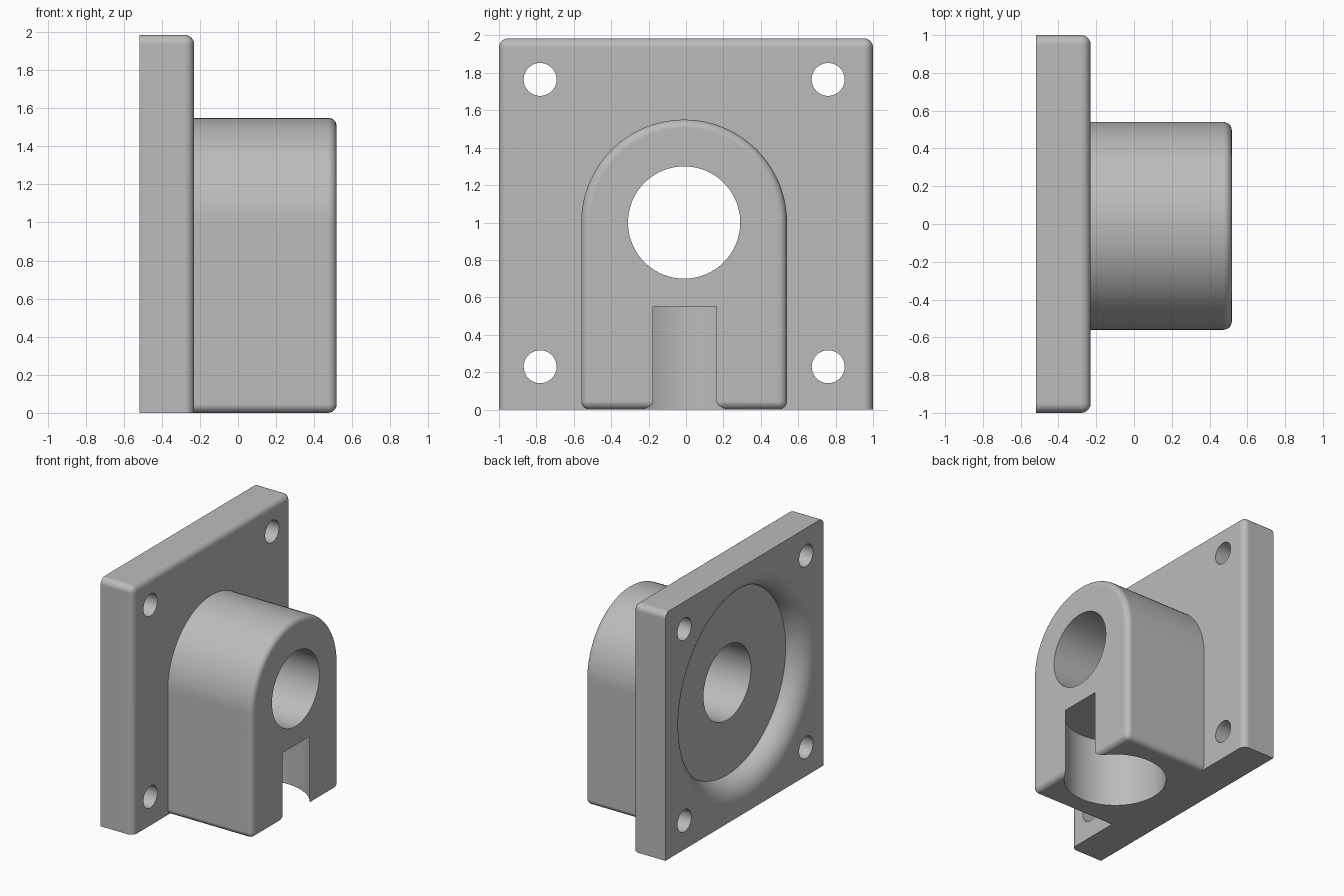
import bpy, bmesh, math
from mathutils import Vector

default = bpy.data.objects.get("Cube")
if default:
    bpy.data.objects.remove(default, do_unlink=True)

BACK, FACE, FRONT = -0.518, -0.23, 0.518   # plate back, plate face, boss face
TOP = 1.985
CY, CZ = -0.01, 1.0                         # bore axis

grey = bpy.data.materials.new("machined_grey")
grey.use_nodes = True
colour = (0.5, 0.5, 0.5, 1)
grey.diffuse_color = colour
grey.node_tree.nodes["Principled BSDF"].inputs["Base Color"].default_value = colour


def make_object(name, bm):
    bmesh.ops.recalc_face_normals(bm, faces=bm.faces[:])
    mesh = bpy.data.meshes.new(name)
    bm.to_mesh(mesh)
    bm.free()
    mesh.materials.append(grey)
    obj = bpy.data.objects.new(name, mesh)
    bpy.context.collection.objects.link(obj)
    return obj


def extruded(name, outline, x0, x1, radius, rounded):
    """Extrude a (y, z) outline along x and round the edges picked by a rule."""
    bm = bmesh.new()
    face = bm.faces.new([bm.verts.new((x0, y, z)) for y, z in outline])
    out = bmesh.ops.extrude_face_region(bm, geom=[face])
    moved = [v for v in out["geom"] if isinstance(v, bmesh.types.BMVert)]
    bmesh.ops.translate(bm, verts=moved, vec=(x1 - x0, 0, 0))
    edges = [e for e in bm.edges if rounded(*[v.co for v in e.verts])]
    bmesh.ops.bevel(bm, geom=edges, offset=radius, segments=6, profile=0.5,
                    affect="EDGES", clamp_overlap=True)
    return make_object(name, bm)


def lathed(name, profile, centre, axis, steps=96):
    """Spin (distance along axis, radius) points into a closed solid."""
    axis = Vector(axis)
    side = axis.orthogonal().normalized()
    bm = bmesh.new()
    verts = [bm.verts.new(Vector(centre) + axis * d + side * r) for d, r in profile]
    edges = [bm.edges.new(pair) for pair in zip(verts, verts[1:])]
    bmesh.ops.spin(bm, geom=verts + edges, cent=centre, axis=axis,
                   angle=math.tau, steps=steps)
    bmesh.ops.remove_doubles(bm, verts=bm.verts[:], dist=1e-5)
    return make_object(name, bm)


def cylinder(name, centre, axis, radius, length, steps=96):
    return lathed(name, [(0, 0), (0, radius), (length, radius), (length, 0)],
                  centre, axis, steps)


def combine(target, tool, operation):
    mod = target.modifiers.new(operation.lower(), "BOOLEAN")
    mod.operation, mod.solver, mod.object = operation, "EXACT", tool
    bpy.context.view_layer.objects.active = target
    bpy.ops.object.modifier_apply(modifier=mod.name)
    bpy.data.objects.remove(tool, do_unlink=True)


# Mounting plate: rounded top corners and face edges, square foot
def plate_edge(a, b):
    on_foot = a.z < 0.01 and b.z < 0.01
    on_face = a.x > FACE - 0.01 and b.x > FACE - 0.01
    top_corner = abs(a.x - b.x) > 0.1 and a.z > 1
    return (on_face and not on_foot) or top_corner

plate = extruded("flange_bracket", [(-1, 0), (1, 0), (1, TOP), (-1, TOP)],
                 BACK, FACE, 0.05, plate_edge)

# Arched boss: rounded front rim and foot edges
HALF = 0.55
arch = [(CY - HALF, 0), (CY + HALF, 0)]
arch += [(CY + HALF * math.cos(t), CZ + HALF * math.sin(t))
         for t in (math.pi * i / 48 for i in range(49))]

def boss_edge(a, b):
    on_front = a.x > FRONT - 0.01 and b.x > FRONT - 0.01
    foot_side = abs(a.x - b.x) > 0.1 and a.z < 0.01
    return on_front or foot_side

boss = extruded("boss", arch, FACE - 0.07, FRONT, 0.045, boss_edge)
combine(plate, boss, "UNION")

# Shallow round recess in the back with a full-depth rounded lip
DEPTH, FLOOR = 0.16, 0.74
lip = [(DEPTH * (1 - math.sin(t)), FLOOR + DEPTH * (1 - math.cos(t)))
       for t in (math.pi / 2 * i / 12 for i in range(13))]
recess = [(DEPTH, 0)] + lip + [(-0.1, FLOOR + DEPTH), (-0.1, 0)]
combine(plate, lathed("recess_cutter", recess, (BACK, CY, CZ), (1, 0, 0)), "DIFFERENCE")

# Main bore through the boss
combine(plate, cylinder("bore_cutter", (-1, CY, CZ), (1, 0, 0), 0.3, 2), "DIFFERENCE")

# Upright pocket from below, breaking out through the boss front
combine(plate, cylinder("pocket_cutter", (0.178, CY + 0.003, -0.2), (0, 0, 1), 0.38, 0.75),
        "DIFFERENCE")

# Four bolt holes
for sy in (-1, 1):
    for sz in (-1, 1):
        centre = (-1, CY + sy * 0.77, CZ - 0.003 + sz * 0.768)
        combine(plate, cylinder("bolt_cutter", centre, (1, 0, 0), 0.088, 1, 48), "DIFFERENCE")

# Smooth curved faces, keep machined edges crisp
bpy.ops.object.select_all(action="DESELECT")
plate.select_set(True)
bpy.context.view_layer.objects.active = plate
bpy.ops.object.shade_smooth_by_angle(angle=math.radians(30))
normals = plate.modifiers.new("flat_face_normals", "WEIGHTED_NORMAL")
normals.keep_sharp = True
